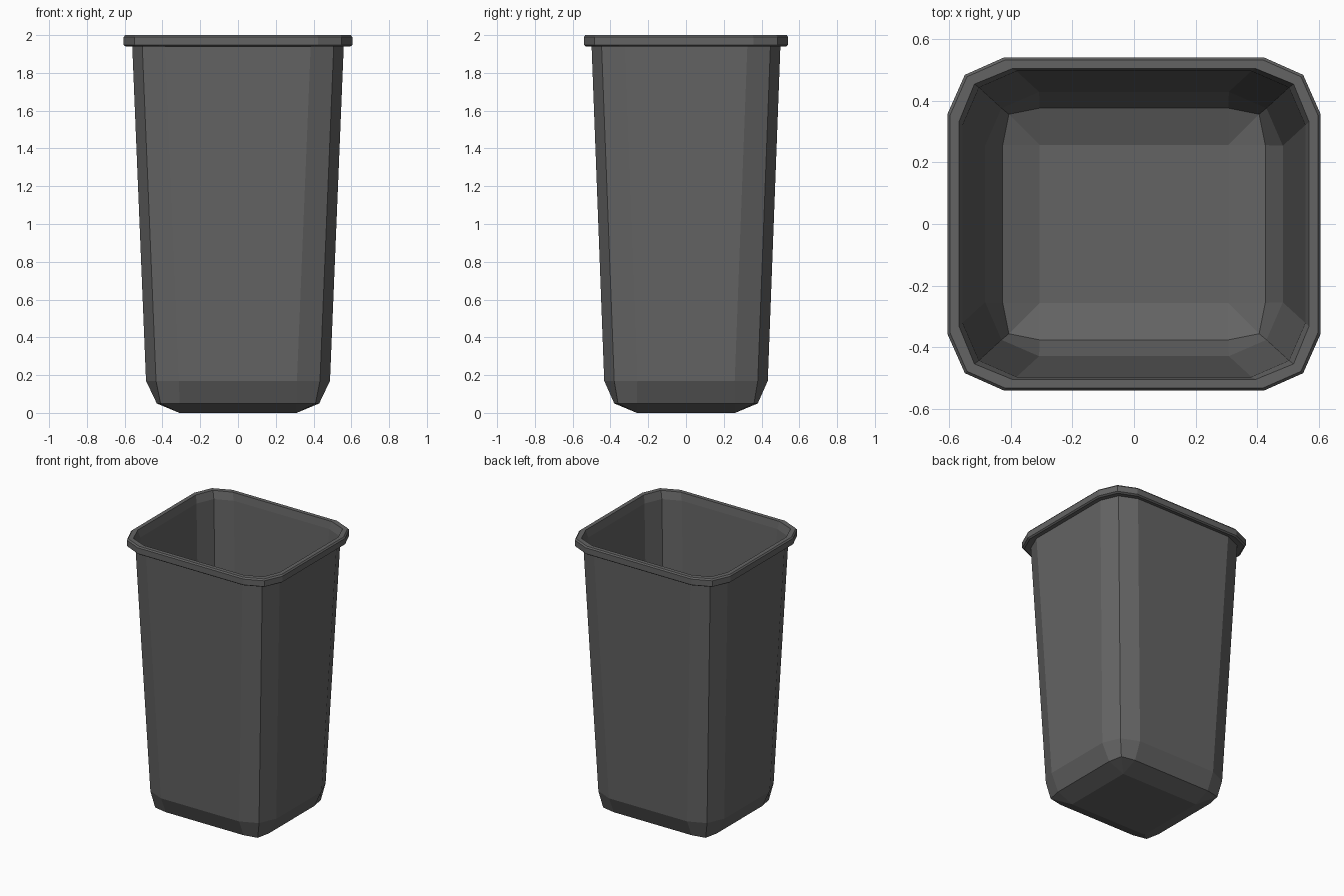
import bpy
import bmesh

cube = bpy.data.objects.get("Cube")
if cube:
    bpy.data.objects.remove(cube, do_unlink=True)

plastic = bpy.data.materials.new("dark grey plastic")
plastic.use_nodes = True
colour = (0.127, 0.127, 0.127, 1)
plastic.diffuse_color = colour
plastic.node_tree.nodes["Principled BSDF"].inputs["Base Color"].default_value = colour


def ring(bm, hx, hy, z, far, near):
    """Rectangle loop with three points at each rounded corner."""
    corner = [(hx, hy - far), (hx - near, hy - near), (hx - far, hy)]
    points = []
    for sx, sy in ((1, 1), (-1, 1), (-1, -1), (1, -1)):
        step = 1 if sx == sy else -1
        points += [(sx * x, sy * y) for x, y in corner[::step]]
    return [bm.verts.new((x, y, z)) for x, y in points]


def loft(name, sections, cap_start=False, cap_end=False):
    """Skin a stack of rings into one flat-shaded object."""
    bm = bmesh.new()
    loops = [ring(bm, *s) for s in sections]
    for low, high in zip(loops, loops[1:]):
        for i in range(len(low)):
            j = (i + 1) % len(low)
            bm.faces.new((low[i], low[j], high[j], high[i]))
    if cap_start:
        bm.faces.new(loops[0][::-1])
    if cap_end:
        bm.faces.new(loops[-1])
    # Rings with zero inset collapse to plain rectangles
    bmesh.ops.remove_doubles(bm, verts=bm.verts, dist=0.0005)
    bmesh.ops.recalc_face_normals(bm, faces=bm.faces)
    mesh = bpy.data.meshes.new(name)
    bm.to_mesh(mesh)
    bm.free()
    mesh.materials.append(plastic)
    obj = bpy.data.objects.new(name, mesh)
    bpy.context.collection.objects.link(obj)
    return obj


# Half width, half depth, height, far corner inset, near corner inset
wall = [
    (0.31, 0.26, 0.0, 0.0, 0.0),
    (0.43, 0.38, 0.05, 0.12, 0.02),
    (0.487, 0.433, 0.17, 0.175, 0.053),
    (0.56, 0.50, 1.945, 0.175, 0.053),
]
rim = [
    (0.595, 0.53, 1.94, 0.18, 0.055),
    (0.605, 0.54, 1.948, 0.182, 0.056),
    (0.605, 0.54, 1.99, 0.182, 0.056),
    (0.597, 0.533, 2.0, 0.18, 0.055),
    (0.568, 0.504, 2.0, 0.172, 0.05),
]

# Thin inner skin follows the outer wall down to the floor
t = 0.004
lining = [(hx - t, hy - t, max(z, t), far, near)
          for hx, hy, z, far, near in reversed(wall)]

loft("bin_body", wall + rim + lining, cap_start=True, cap_end=True)
